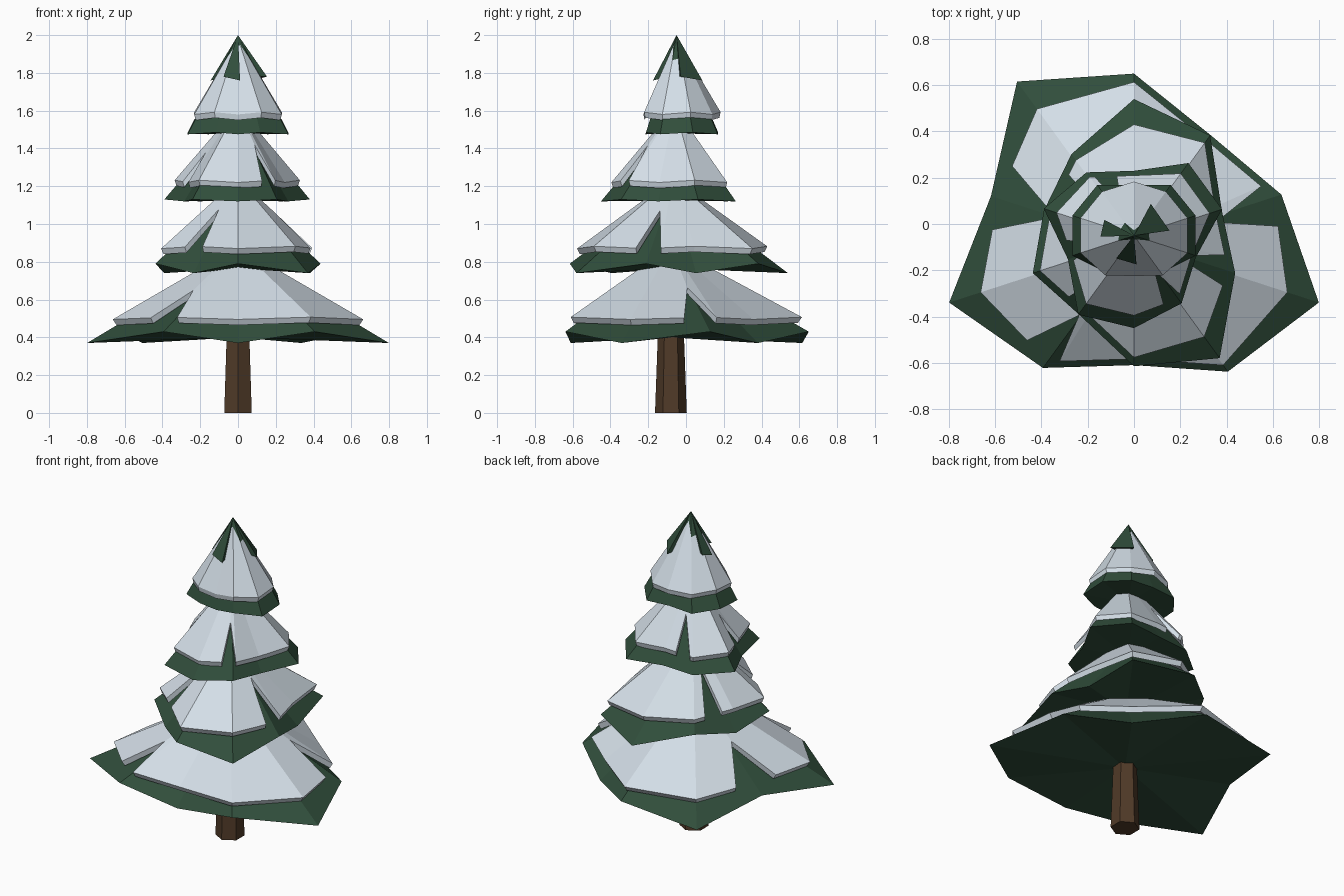
import bpy, math
from mathutils import Vector

if "Cube" in bpy.data.objects:
    bpy.data.objects.remove(bpy.data.objects["Cube"])


def material(name, rgb):
    m = bpy.data.materials.new(name)
    m.diffuse_color = (*rgb, 1)
    m.use_nodes = True
    m.node_tree.nodes["Principled BSDF"].inputs["Base Color"].default_value = m.diffuse_color
    return m


GREEN = material("pine green", (0.030, 0.076, 0.044))
SNOW = material("snow white", (0.68, 0.76, 0.83))
BARK = material("bark brown", (0.080, 0.043, 0.021))


def build(name, verts, faces, mat):
    me = bpy.data.meshes.new(name)
    me.from_pydata([tuple(v) for v in verts], [], faces)
    me.materials.append(mat)
    me.update()
    ob = bpy.data.objects.new(name, me)
    bpy.context.collection.objects.link(ob)


def polar(cy, deg, r, z):
    a = math.radians(deg)
    return Vector((r * math.cos(a), cy + r * math.sin(a), z))


def fan_shell(name, rim, low, top, bottom, mat):
    """Closed cone: upper fan, skirt between the rims, lower fan."""
    n = len(rim)
    verts = rim + low + [top, bottom]
    faces = []
    for i in range(n):
        j = (i + 1) % n
        faces += [(i, j, 2 * n), (n + i, n + j, j, i), (n + j, n + i, 2 * n + 1)]
    build(name, verts, faces, mat)


def skirt(name, cy, radii, z_even, z_odd, apex):
    """Green branch tier: ten-sided cone with an uneven rim."""
    n = len(radii)
    rim = [polar(cy, 90 + 36 * i, r, z_odd if i % 2 else z_even) for i, r in enumerate(radii)]
    verts = rim + [Vector((0, cy, apex)), Vector((0, cy, (z_even + z_odd) / 2))]
    faces = []
    for i in range(n):
        j = (i + 1) % n
        faces += [(i, j, n), (j, i, n + 1)]
    build(name, verts, faces, GREEN)


def snow(name, cy, radii, z, apex, thick, notches):
    """Snow blanket over a tier, with V notches (left, tip, right angle, tip depth)."""
    top = Vector((0, cy, apex))
    ring = [polar(cy, 90 + 36 * i, r, z + (0.012 if i % 2 == 0 else 0)) for i, r in enumerate(radii)]

    def on_rim(deg):
        t = ((deg - 90) % 360) / 36
        i = int(t)
        return ring[i % 10].lerp(ring[(i + 1) % 10], t - i)

    pts = {}
    for i in range(10):
        deg = 90 + 36 * i
        if not any(0 <= (deg - a) % 360 <= b - a for a, _, b, _ in notches):
            pts[deg % 360] = ring[i]
    for a, tip, b, t in notches:
        pts[a % 360] = on_rim(a)
        pts[b % 360] = on_rim(b)
        pts[tip % 360] = top.lerp(on_rim(tip), t)
    rim = [pts[k] for k in sorted(pts)]
    low = [Vector((p.x * 0.97, cy + (p.y - cy) * 0.97, p.z - thick)) for p in rim]
    fan_shell(name, rim, low, top, top - Vector((0, 0, thick)), SNOW)


# trunk: tapered hexagon
base = [polar(-0.08, 90 + 60 * i, 0.084, 0) for i in range(6)]
head = [polar(-0.08, 90 + 60 * i, 0.066, 0.5) for i in range(6)]
build("trunk", base + head,
      [(i, (i + 1) % 6, 6 + (i + 1) % 6, 6 + i) for i in range(6)]
      + [tuple(range(5, -1, -1)), tuple(range(6, 12))], BARK)

# tiers, radii counter-clockwise from the back (+y):
# centre y, radii, rim z even/odd, apex, snow z, snow apex, (limit, factor above, below), notches
TIERS = [
    (-0.08, [.73, .86, .65, .84, .67, .53, .69, .84, .67, .57], .43, .37, .85, .495, .88,
     (.75, .83, .95), [(-137, -127, -121, .62), (7, 14, 25, .58), (149, 162, 174, .58)]),
    (-0.07, [.61, .46, .41, .46, .40, .545, .63, .46, .40, .56], .74, .79, 1.20, .87, 1.24,
     (.58, .82, .93), [(-138, -127, -121, .45), (-26, -20, -8, .46), (136, 142, 152, .42)]),
    (-0.06, [.29, .35, .41, .30, .41, .39, .35, .28, .40, .40], 1.13, 1.12, 1.59, 1.22, 1.62,
     (.38, .86, .93), [(-66, -58, -50, .52), (104, 110, 122, .52), (184, 190, 200, .6)]),
    (-0.05, [.22, .27, .28, .28, .20, .165, .20, .28, .28, .27], 1.485, 1.475, 2.0, 1.58, 1.985,
     (.25, .87, 1.06), []),
]
for k, (cy, radii, ze, zo, apex, sz, sapex, (lim, big, small), notches) in enumerate(TIERS, 1):
    skirt(f"branch_tier_{k}", cy, radii, ze, zo, apex)
    snow(f"snow_tier_{k}", cy, [r * (big if r > lim else small) for r in radii],
         sz, sapex, 0.03, notches)

# green tufts poking through the top snow
for k, (a, b, r) in enumerate([(8, 62, .155), (152, 182, .145), (-128, -85, .125)], 1):
    rim = [polar(-0.05, a, r, 1.78), polar(-0.05, b, r, 1.76), Vector((0, -0.05, 1.79))]
    build(f"top_tuft_{k}", rim + [Vector((0, -0.05, 2.0))],
          [(0, 1, 3), (1, 2, 3), (2, 0, 3), (2, 1, 0)], GREEN)
